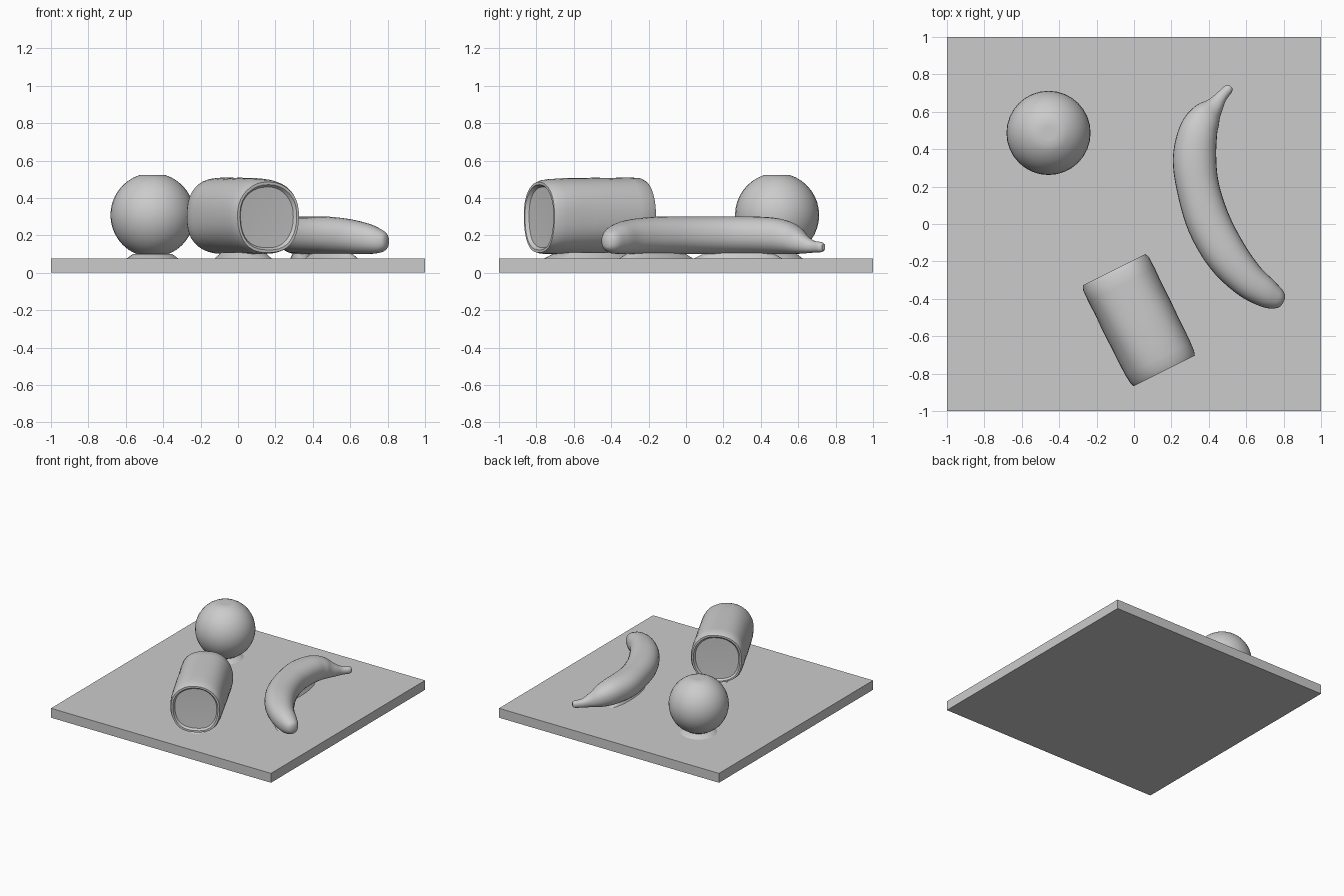
import bpy, bmesh, math
from mathutils import Vector

if "Cube" in bpy.data.objects:
    bpy.data.objects.remove(bpy.data.objects["Cube"])

grey = bpy.data.materials.new("stone grey")
grey.diffuse_color = (0.6, 0.6, 0.6, 1)
grey.use_nodes = True
grey.node_tree.nodes["Principled BSDF"].inputs["Base Color"].default_value = grey.diffuse_color


def finish(name, bm, angle=40):
    """Turn a bmesh into a smooth-shaded object."""
    bmesh.ops.recalc_face_normals(bm, faces=bm.faces)
    mesh = bpy.data.meshes.new(name)
    bm.to_mesh(mesh)
    bm.free()
    mesh.materials.append(grey)
    obj = bpy.data.objects.new(name, mesh)
    bpy.context.collection.objects.link(obj)
    bpy.ops.object.select_all(action='DESELECT')
    obj.select_set(True)
    bpy.context.view_layer.objects.active = obj
    bpy.ops.object.shade_smooth_by_angle(angle=math.radians(angle))
    return obj


def loft(name, stations, power=2.0, segs=32, axis=None, wobble=0.0):
    """Skin rounded sections (x, y, z, half width, half height)."""
    bm = bmesh.new()
    rings = []
    for i, (x, y, z, rw, rh) in enumerate(stations):
        a, b = stations[max(i - 1, 0)], stations[min(i + 1, len(stations) - 1)]
        t = axis or Vector((b[0] - a[0], b[1] - a[1], 0)).normalized()
        side = Vector((-t.y, t.x, 0))
        ring = []
        for k in range(segs):
            u = math.tau * k / segs
            c, s = math.cos(u), math.sin(u)
            k1 = 1 + wobble * math.sin(5 * u + 0.5 * i)
            p = Vector((x, y, z)) + side * math.copysign(abs(c) ** (2 / power), c) * rw * k1
            p.z += math.copysign(abs(s) ** (2 / power), s) * rh * k1
            ring.append(bm.verts.new(p))
        rings.append(ring)
    for r0, r1 in zip(rings, rings[1:]):
        for k in range(segs):
            bm.faces.new((r0[k], r0[(k + 1) % segs], r1[(k + 1) % segs], r1[k]))
    bm.faces.new(rings[0])
    bm.faces.new(rings[-1])
    return finish(name, bm)


def smooth_path(pts, steps=5):
    """Catmull-Rom interpolation through the stations."""
    out = []
    for i in range(len(pts) - 1):
        q = [pts[min(max(i + j, 0), len(pts) - 1)] for j in (-1, 0, 1, 2)]
        for s in range(steps):
            t = s / steps
            out.append([0.5 * (2 * b + (c - a) * t + (2 * a - 5 * b + 4 * c - d) * t * t
                               + (3 * b - a - 3 * c + d) * t ** 3) for a, b, c, d in zip(*q)])
    return out + [list(pts[-1])]


def contact_pad(name, x, y, rx, ry, turn, top):
    """Low mound joining an item to the board."""
    bm = bmesh.new()
    bmesh.ops.create_cone(bm, cap_ends=True, segments=32, radius1=1.0, radius2=0.75, depth=1)
    for v in bm.verts:
        p = Vector((v.co.x * rx, v.co.y * ry, 0))
        c, s = math.cos(turn), math.sin(turn)
        v.co = (x + p.x * c - p.y * s, y + p.x * s + p.y * c, top if v.co.z > 0 else 0.074)
    finish(name, bm)


# Square board
bm = bmesh.new()
bmesh.ops.create_cube(bm, size=1)
for v in bm.verts:
    v.co = (v.co.x * 2, v.co.y * 2, (v.co.z + 0.5) * 0.077)
finish("board", bm)

# Ball, slightly flattened top and bottom
bm = bmesh.new()
bmesh.ops.create_uvsphere(bm, u_segments=32, v_segments=20, radius=0.225)
for v in bm.verts:
    z = min(max(v.co.z, -0.212), 0.214)
    v.co = (v.co.x - 0.457, v.co.y + 0.487, z + 0.308)
finish("ball", bm)
contact_pad("ball_pad", -0.457, 0.487, 0.14, 0.14, 0, 0.1)

# Lying can: rounded barrel with shallow recessed ends
back, front = Vector((-0.108, -0.245, 0)), Vector((0.162, -0.785, 0))
axis = (front - back).normalized()
profile = [  # distance along the axis (fraction), radius, centre height
    (0.035, 0.08, 0.30), (0.03, 0.165, 0.30), (0.0, 0.178, 0.302), (0.0, 0.19, 0.303),
    (0.04, 0.2, 0.305), (0.15, 0.202, 0.306), (0.3, 0.2, 0.305), (0.45, 0.202, 0.305),
    (0.6, 0.2, 0.304), (0.75, 0.2, 0.303), (0.88, 0.198, 0.300), (0.96, 0.194, 0.297),
    (1.0, 0.186, 0.295), (1.0, 0.172, 0.295), (0.97, 0.16, 0.295), (0.965, 0.08, 0.295)]
can = []
for t, r, z in profile:
    p = back.lerp(front, t)
    can.append((p.x, p.y, z, r * 0.985, r * 1.015))
loft("can", can, power=2.3, segs=40, axis=axis, wobble=0.008)
contact_pad("can_pad", 0.027, -0.515, 0.11, 0.27, math.atan2(axis.y, axis.x) + math.pi / 2, 0.108)

# Banana, from stem to blunt tip
banana = [
    (0.518, 0.735, 0.137, 0.012, 0.016), (0.505, 0.722, 0.137, 0.025, 0.027),
    (0.465, 0.678, 0.14, 0.032, 0.033), (0.43, 0.63, 0.155, 0.05, 0.052),
    (0.385, 0.575, 0.18, 0.083, 0.08), (0.343, 0.49, 0.195, 0.104, 0.096),
    (0.324, 0.35, 0.2, 0.116, 0.101), (0.343, 0.19, 0.2, 0.114, 0.101),
    (0.402, 0.0, 0.2, 0.117, 0.101), (0.497, -0.17, 0.199, 0.112, 0.1),
    (0.605, -0.295, 0.192, 0.096, 0.092), (0.7, -0.365, 0.18, 0.08, 0.08),
    (0.76, -0.4, 0.17, 0.06, 0.062), (0.788, -0.418, 0.168, 0.036, 0.04),
    (0.796, -0.423, 0.168, 0.012, 0.014)]
loft("banana", smooth_path(banana), power=2.2, segs=28)
contact_pad("banana_pad_back", 0.34, 0.28, 0.06, 0.24, 0.05, 0.106)
contact_pad("banana_pad_front", 0.5, -0.16, 0.055, 0.24, 0.6, 0.106)
